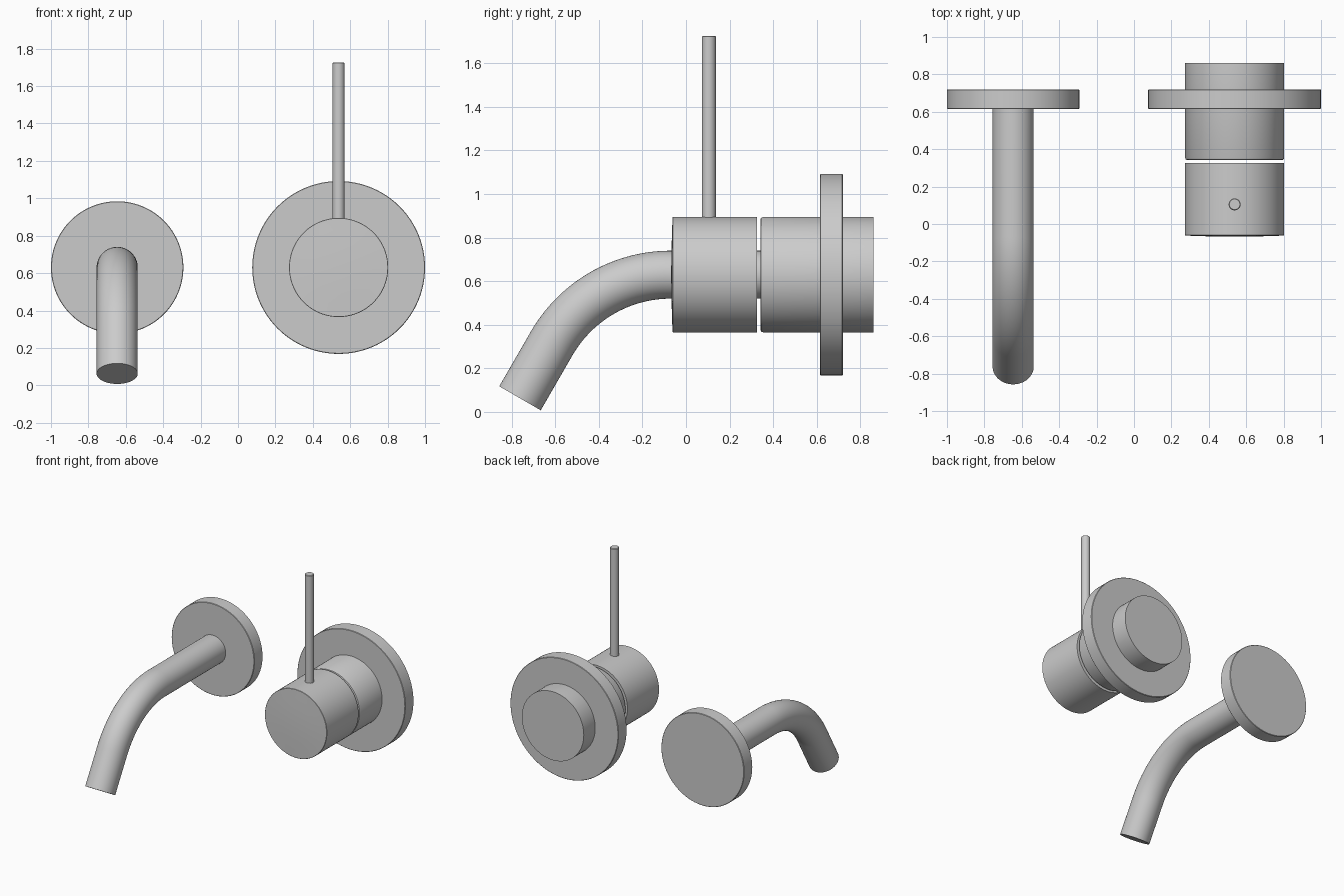
import bpy, bmesh
from math import sin, cos, pi, radians
from mathutils import Vector, Matrix

if "Cube" in bpy.data.objects:
    bpy.data.objects.remove(bpy.data.objects["Cube"])

SPOUT_X, MIXER_X, AXIS_Z = -0.646, 0.538, 0.63


def finish(name, bm, location):
    bmesh.ops.remove_doubles(bm, verts=bm.verts, dist=1e-5)
    bmesh.ops.recalc_face_normals(bm, faces=bm.faces)
    mesh = bpy.data.meshes.new(name)
    bm.to_mesh(mesh)
    bm.free()
    obj = bpy.data.objects.new(name, mesh)
    obj.location = location
    bpy.context.collection.objects.link(obj)
    bpy.ops.object.select_all(action='DESELECT')
    obj.select_set(True)
    bpy.context.view_layer.objects.active = obj
    bpy.ops.object.shade_smooth_by_angle(angle=radians(30))
    return obj


def lathe(name, profile, location, axis='Y', steps=96):
    """Spin (radius, height) points around an axis."""
    bm = bmesh.new()
    verts = [bm.verts.new((r, 0, h)) for r, h in profile]
    edges = [bm.edges.new(pair) for pair in zip(verts, verts[1:])]
    bmesh.ops.spin(bm, geom=verts + edges, cent=(0, 0, 0), axis=(0, 0, 1),
                   angle=2 * pi, steps=steps)
    if axis == 'Y':
        bm.transform(Matrix.Rotation(-pi / 2, 4, 'X'))
    return finish(name, bm, location)


def disc(y0, y1, r, b=0.003):
    return [(0, y0), (r - b, y0), (r, y0 + b), (r, y1 - b), (r - b, y1), (0, y1)]


spout_at = (SPOUT_X, 0, AXIS_Z)
mixer_at = (MIXER_X, 0, AXIS_Z)

# Wall plates
lathe("spout_wall_plate", disc(0.615, 0.72, 0.354), spout_at)
lathe("mixer_wall_plate", disc(0.615, 0.72, 0.462), mixer_at)

# Mixer body, with rounded front edge
lathe("mixer_body", [(0, 0.341), (0.252, 0.341), (0.261, 0.345), (0.265, 0.354),
                     (0.265, 0.86), (0, 0.86)], mixer_at)

# Turning handle, with a very slightly domed front
lathe("mixer_handle", [(0, -0.068), (0.07, -0.0675), (0.14, -0.066), (0.2, -0.064),
                       (0.263, -0.062), (0.265, -0.06), (0.265, 0.326), (0, 0.326)],
      mixer_at)

# Upright lever
lathe("lever_pin", disc(0.86, 1.726, 0.032, 0.004), (MIXER_X, 0.105, 0), 'Z', 48)

# Spout pipe: straight, 60 degree bend, straight
BEND_Y, BEND_R, TIP, PIPE_R, SIDES = -0.07, 0.631, 0.291, 0.11, 64
path = [(0.63, 0, 0.0)]
for i in range(33):
    a = radians(60) * i / 32
    path.append((BEND_Y - BEND_R * sin(a), BEND_R * (cos(a) - 1), a))
y, z, a = path[-1]
path.append((y - TIP * cos(a), z - TIP * sin(a), a))

bm = bmesh.new()
rings = []
for y, z, a in path:
    normal = Vector((0, -sin(a), cos(a)))
    ring = []
    for k in range(SIDES):
        t = 2 * pi * k / SIDES
        offset = Vector((1, 0, 0)) * cos(t) + normal * sin(t)
        ring.append(bm.verts.new(Vector((0, y, z)) + offset * PIPE_R))
    rings.append(ring)
for r0, r1 in zip(rings, rings[1:]):
    for k in range(SIDES):
        n = (k + 1) % SIDES
        bm.faces.new((r0[k], r0[n], r1[n], r1[k]))
bm.faces.new(rings[0])
bm.faces.new(rings[-1])
finish("spout_pipe", bm, spout_at)
